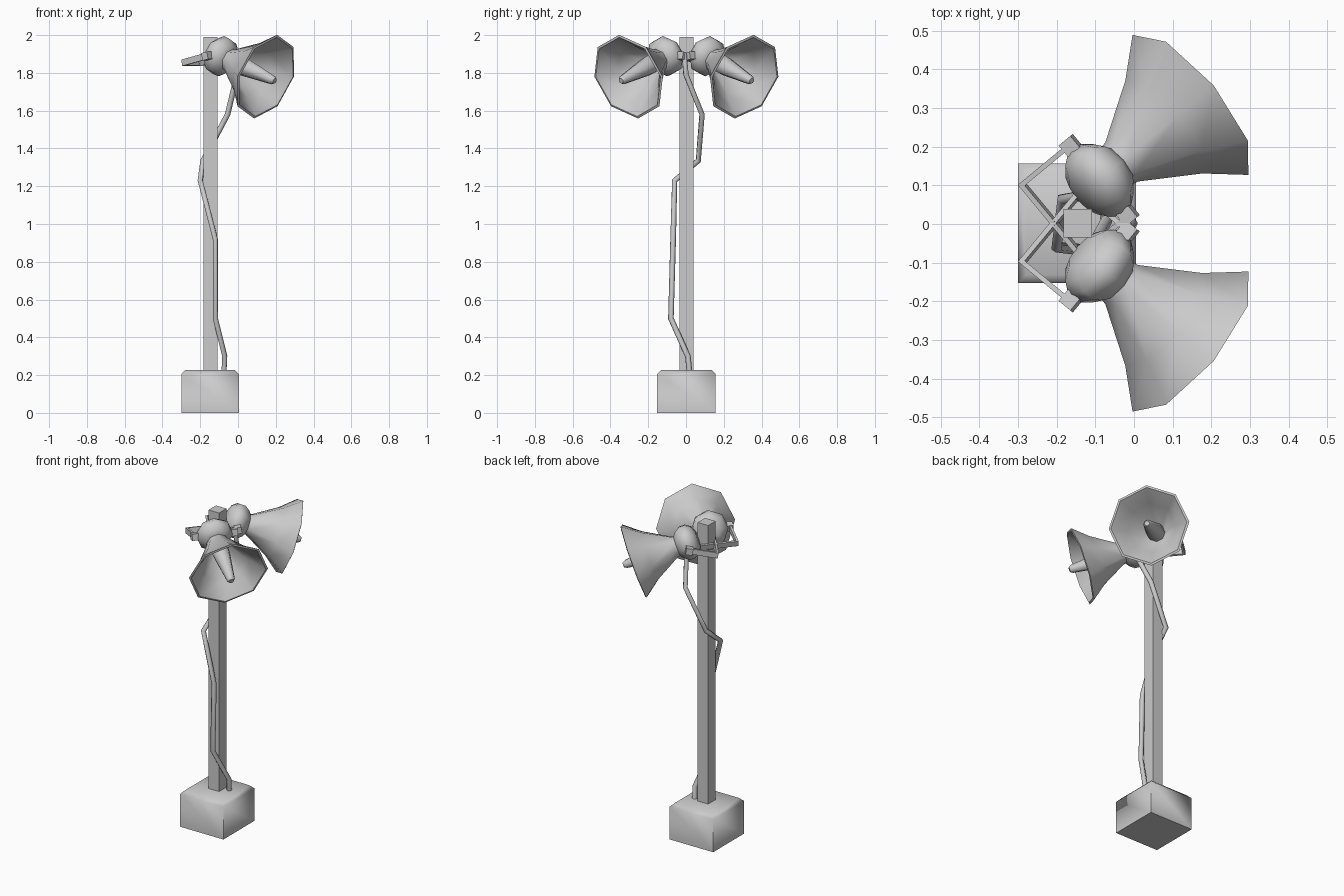
import bpy, bmesh, math
from mathutils import Matrix, Vector

if "Cube" in bpy.data.objects:
    bpy.data.objects.remove(bpy.data.objects["Cube"])

MID_Y = 0.002                                   # mirror plane of the two horns
AZ, TILT = math.radians(39.6), math.radians(19.5)


def finish(name, bm, angle=35):
    bmesh.ops.remove_doubles(bm, verts=bm.verts, dist=0.0005)
    bmesh.ops.recalc_face_normals(bm, faces=bm.faces)
    me = bpy.data.meshes.new(name)
    bm.to_mesh(me)
    bm.free()
    ob = bpy.data.objects.new(name, me)
    bpy.context.collection.objects.link(ob)
    bpy.ops.object.select_all(action='DESELECT')
    ob.select_set(True)
    bpy.context.view_layer.objects.active = ob
    bpy.ops.object.shade_smooth_by_angle(angle=math.radians(angle))
    return ob


def box(bm, lo, hi, mat=Matrix()):
    lo, hi = Vector(lo), Vector(hi)
    m = mat @ Matrix.Translation((lo + hi) / 2) @ Matrix.Diagonal((*(hi - lo), 1))
    return bmesh.ops.create_cube(bm, size=1, matrix=m)['verts']


def revolve(name, profile, mat, n=8, angle=35):
    """Spin (along, radius) points about local x, first vertex pointing up."""
    bm = bmesh.new()
    rings = []
    for s, r in profile:
        rings.append([bm.verts.new(mat @ Vector((s, r * math.sin(2 * math.pi * i / n),
                                                 r * math.cos(2 * math.pi * i / n))))
                      for i in range(n)])
    for a, b in zip(rings, rings[1:]):
        for i in range(n):
            j = (i + 1) % n
            bm.faces.new((a[i], a[j], b[j], b[i]))
    return finish(name, bm, angle)


def frame(origin, pitch):
    return (Matrix.Translation(origin) @ Matrix.Rotation(AZ, 4, 'Z')
            @ Matrix.Rotation(pitch, 4, 'Y'))


# Concrete base with chamfered top edges
bm = bmesh.new()
box(bm, (-0.30, -0.153, 0), (0.005, 0.157, 0.228))
top = [e for e in bm.edges if all(v.co.z > 0.2 for v in e.verts)]
bmesh.ops.bevel(bm, geom=top, offset=0.022, segments=1, affect='EDGES')
finish("base", bm, 60)

# Square pole
bm = bmesh.new()
box(bm, (-0.182, -0.035, 0.2), (-0.108, 0.039, 1.99))
finish("pole", bm)

mouth = Vector((0.146, 0.308, 1.78))
driver = Vector((-0.090, 0.113, 1.889))
flip = (Matrix.Translation((0, MID_Y, 0)) @ Matrix.Diagonal((1, -1, 1, 1))
        @ Matrix.Translation((0, -MID_Y, 0)))

for side, mirror in (("right", Matrix()), ("left", flip)):
    horn = mirror @ frame(mouth, TILT)
    # Flared horn, outside then inside
    revolve(side + "_horn", [(-0.28, 0.058), (-0.245, 0.066), (-0.095, 0.156), (0, 0.235),
                             (0.004, 0.222), (-0.09, 0.143), (-0.24, 0.052), (-0.26, 0)],
            horn, angle=50)
    # Tapered sound plug inside the horn
    revolve(side + "_plug", [(-0.25, 0.052), (-0.17, 0.052), (0.05, 0.025),
                             (0.067, 0.015), (0.067, 0)], horn, angle=50)
    # Rounded driver housing
    revolve(side + "_driver", [(-0.388, 0), (-0.388, 0.05), (-0.37, 0.086), (-0.34, 0.108),
                               (-0.305, 0.106), (-0.275, 0.083), (-0.258, 0.06), (-0.258, 0)],
            horn, angle=60)
    # U bracket and pivot bolts
    br = mirror @ frame(driver, -math.radians(12))
    bm = bmesh.new()
    for k in (-1, 1):
        y0, y1 = sorted((k * 0.112, k * 0.125))
        box(bm, (-0.17, y0, -0.017), (0.02, y1, 0.017), br)
        y0, y1 = sorted((k * 0.098, k * 0.136))
        box(bm, (-0.02, y0, -0.02), (0.02, y1, 0.02), br)
    box(bm, (-0.17, -0.125, -0.017), (-0.157, 0.125, 0.017), br)
    finish(side + "_bracket", bm)

# Cable winding around the pole
path = [(-0.075, 0.02, 0.2), (-0.07, 0.01, 0.3), (-0.12, -0.08, 0.5), (-0.12, -0.068, 0.92),
        (-0.2, -0.06, 1.23), (-0.185, 0.065, 1.335), (-0.055, 0.085, 1.58),
        (-0.005, 0.0, 1.79), (-0.015, -0.01, 1.9)]
cu = bpy.data.curves.new("cable", 'CURVE')
cu.dimensions = '3D'
cu.bevel_depth = 0.015
cu.bevel_resolution = 1
cu.use_fill_caps = True
sp = cu.splines.new('POLY')
sp.points.add(len(path) - 1)
for p, co in zip(sp.points, path):
    p.co = (*co, 1)
bpy.context.collection.objects.link(bpy.data.objects.new("cable", cu))
